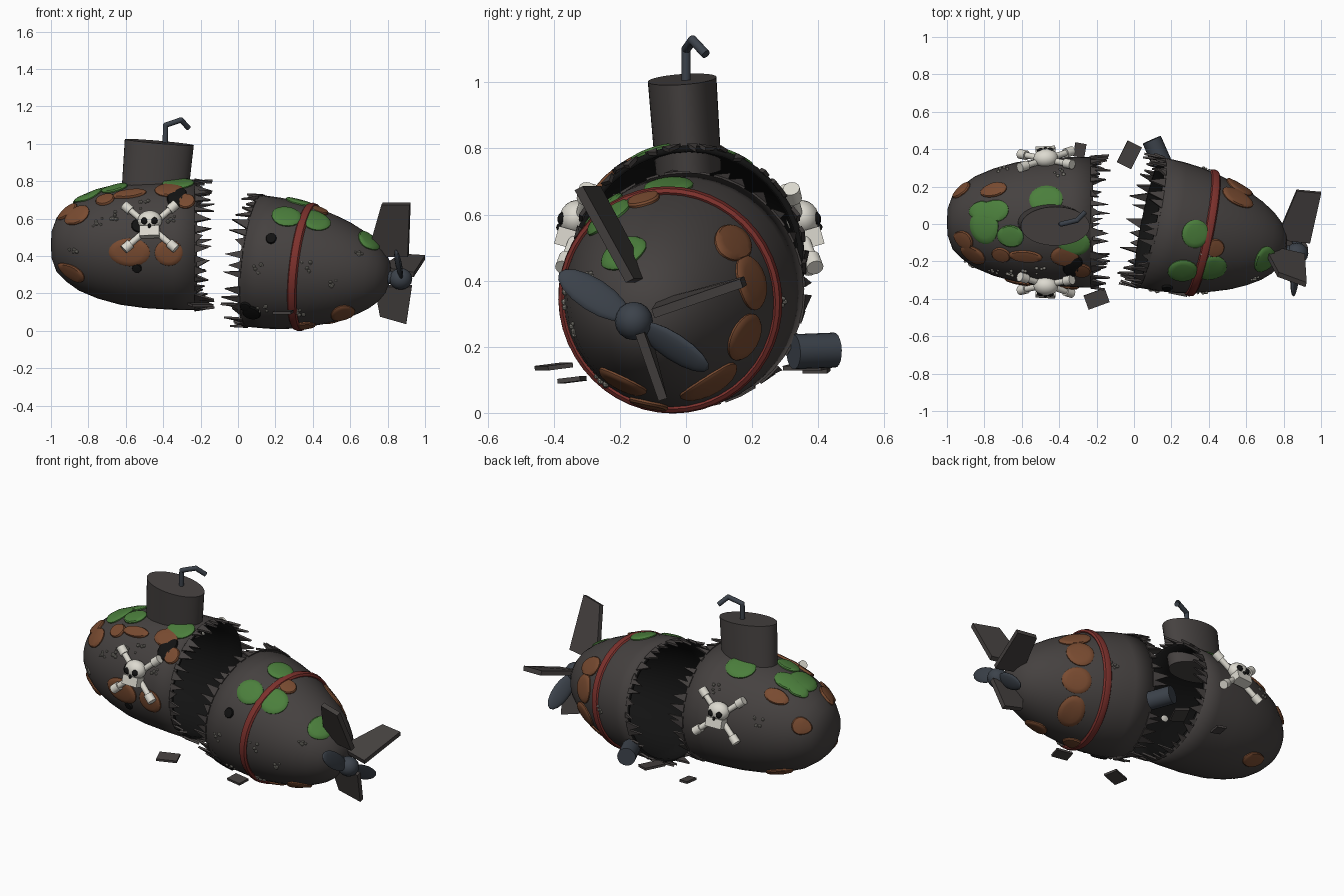
import bpy, bmesh, random
from math import sin, cos, pi, radians
from mathutils import Vector, Matrix

if "Cube" in bpy.data.objects:
    bpy.data.objects.remove(bpy.data.objects["Cube"])

random.seed(4)


def material(name, rgb):
    m = bpy.data.materials.new(name)
    m.diffuse_color = (*rgb, 1)
    m.use_nodes = True
    m.node_tree.nodes["Principled BSDF"].inputs["Base Color"].default_value = m.diffuse_color
    return m


STEEL = material("hull_steel", (.06, .053, .051))
BLACK = material("soot", (.006, .006, .006))
RUST = material("rust", (.19, .07, .03))
MOSS = material("moss", (.07, .21, .045))
BONE = material("bone", (.72, .7, .63))
RED = material("red_band", (.2, .03, .025))
METAL = material("blue_metal", (.045, .055, .07))
SHELL = material("barnacle", (.25, .24, .21))


def finish(name, bm, mats, smooth=True, solid=0, offset=-1):
    bmesh.ops.recalc_face_normals(bm, faces=bm.faces)
    me = bpy.data.meshes.new(name)
    bm.to_mesh(me)
    bm.free()
    ob = bpy.data.objects.new(name, me)
    bpy.context.collection.objects.link(ob)
    for m in mats:
        me.materials.append(m)
    if solid:
        mod = ob.modifiers.new("thickness", 'SOLIDIFY')
        mod.thickness, mod.offset = solid, offset
        mod.material_offset = mod.material_offset_rim = len(mats) - 1
    if smooth:
        bpy.ops.object.select_all(action='DESELECT')
        ob.select_set(True)
        bpy.context.view_layer.objects.active = ob
        bpy.ops.object.shade_smooth_by_angle(angle=radians(40))
    return ob


def place(loc, rot=None, scale=(1, 1, 1)):
    return Matrix.LocRotScale(Vector(loc), rot, Vector(scale))


def ball(bm, mat, seg=16):
    bmesh.ops.create_uvsphere(bm, u_segments=seg, v_segments=seg // 2, radius=1, matrix=mat)


def rod(bm, a, b, r1, r2=None, seg=14):
    a, b = Vector(a), Vector(b)
    q = (b - a).to_track_quat('Z', 'Y')
    bmesh.ops.create_cone(bm, cap_ends=True, segments=seg, radius1=r1, radius2=r1 if r2 is None else r2,
                          depth=(b - a).length, matrix=place((a + b) / 2, q))


class Hull:
    """Half hull: local axis t, angle a measured from the top towards -y."""

    def __init__(self, name, origin, axis, profile, edge, direction):
        d = Vector(axis).normalized()
        up = (Vector((0, 0, 1)) - d * d.z).normalized()
        self.o, self.d, self.u, self.s = Vector(origin), d, up, d.cross(up)
        self.name, self.p, self.edge, self.dir = name, profile, edge, direction

    def r(self, t):
        t = min(max(t, self.p[0][0]), self.p[-1][0])
        for (t0, r0), (t1, r1) in zip(self.p, self.p[1:]):
            if t <= t1:
                return r0 + (r1 - r0) * (t - t0) / (t1 - t0)

    def radial(self, a):
        return self.u * cos(a) + self.s * sin(a)

    def normal(self, t, a):
        slope = (self.r(t + .02) - self.r(t - .02)) / .04
        return (self.radial(a) - self.d * slope).normalized()

    def point(self, t, a, h=0):
        t = min(max(t, self.p[0][0]), self.p[-1][0])
        return self.o + self.d * t + self.radial(a) * self.r(t) + self.normal(t, a) * h

    def build(self, seg=40):
        bm = bmesh.new()
        rings = [[bm.verts.new(self.o + self.d * t + self.radial(2 * pi * i / seg) * r)
                  for i in range(seg)] for t, r in self.p]
        for A, B in zip(rings, rings[1:]):
            for i in range(seg):
                j = (i + 1) % seg
                bm.faces.new((A[i], A[j], B[j], B[i]))
        bmesh.ops.remove_doubles(bm, verts=bm.verts, dist=.0005)
        finish(self.name, bm, [STEEL, BLACK], solid=.02)
        # torn spikes around the break
        bm = bmesh.new()
        n, r = 38, self.r(self.edge)
        for i in range(n):
            a, w = 2 * pi * (i + random.uniform(-.3, .3)) / n, random.uniform(.04, .085)
            base = self.o + self.d * (self.edge - .012 * self.dir)
            tip = self.o + self.d * (self.edge + self.dir * random.uniform(.03, .095))
            bm.faces.new([bm.verts.new(v) for v in (
                base + self.radial(a - w) * r, base + self.radial(a + w) * r,
                tip + self.radial(a + random.uniform(-.05, .05)) * r * random.uniform(.95, 1.03))])
        finish(self.name + "_torn_edge", bm, [STEEL], False, .012, 0)

    def patches(self, name, mat, items, seg=20):
        bm = bmesh.new()
        for t, deg, ru, rv in items:
            a, r = radians(deg), self.r(t)
            rings = [[bm.verts.new(self.point(t + ru * f * cos(2 * pi * i / seg),
                                              a + rv * f * sin(2 * pi * i / seg) / r, h))
                      for i in range(seg)]
                     for f, h in ((.3, .013), (.65, .013), (.9, .012), (1, .006), (1, -.012))]
            bm.faces.new(rings[0])
            for A, B in zip(rings, rings[1:]):
                for i in range(seg):
                    j = (i + 1) % seg
                    bm.faces.new((A[i], A[j], B[j], B[i]))
        finish(self.name + "_" + name, bm, [mat])

    def barnacles(self, items):
        bm = bmesh.new()
        for t, deg in items:
            for k in range(5):
                p = self.point(t + random.uniform(-.025, .025), radians(deg + random.uniform(-5, 5)), .002)
                ball(bm, place(p, None, [random.uniform(.006, .011)] * 3), 8)
        finish(self.name + "_barnacles", bm, [SHELL])


# two halves of the hull
bow = Hull("bow_hull", (0, .01, .46), (1, 0, 0),
           [(-1, 0), (-.997, .07), (-.97, .145), (-.92, .195), (-.85, .245), (-.75, .287), (-.63, .32),
            (-.5, .338), (-.35, .347), (-.22, .35)], -.22, 1)
stern = Hull("stern_hull", (.08, .01, .375), (.81, -.165, -.095),
             [(0, .355), (.12, .352), (.22, .342), (.32, .322), (.42, .293), (.5, .265), (.58, .228),
              (.65, .185), (.7, .14), (.735, .09), (.75, .04), (.752, 0)], 0, -1)
bow.build()
stern.build()

# rust, moss, soot and barnacles
bow.patches("rust", RUST, [(-.86, 48, .065, .06), (-.71, 36, .05, .045), (-.58, 34, .09, .035),
                           (-.37, 32, .075, .06), (-.28, 48, .05, .05), (-.89, 133, .07, .05),
                           (-.58, 97, .11, .075), (-.37, 97, .075, .07), (-.75, -37, .07, .045),
                           (-.91, 28, .05, .05), (-.92, -62, .045, .05), (-.75, -150, .08, .05)])
bow.patches("moss", MOSS, [(-.8, 4, .075, .1), (-.75, -12, .08, .06), (-.82, -14, .06, .05), (-.66, 14, .07, .06),
                           (-.47, -21, .09, .08), (-.32, 19, .085, .07)])
bow.patches("soot", BLACK, [(-.33, 45, .05, .06), (-.31, 38, .035, .04), (-.52, 72, .05, .04), (-.54, 112, .025, .025)])
bow.barnacles([(-.75, 65), (-.66, 60), (-.6, 55), (-.88, 95), (-.7, -70), (-.4, -50), (-.35, 65), (-.5, 50)])
stern.patches("rust", RUST, [(.42, -50, .09, .06), (.34, 12, .05, .05), (.43, -76, .075, .085),
                             (.46, -110, .08, .075), (.45, -148, .07, .1), (.54, 155, .06, .08),
                             (.33, 168, .06, .06)])
stern.patches("moss", MOSS, [(.2, 40, .08, .075), (.35, 34, .08, .08), (.22, 2, .075, .075), (.63, 22, .055, .075)])
stern.patches("soot", BLACK, [(.15, 67, .028, .03), (.07, 140, .05, .05), (.04, 133, .03, .03)])
stern.barnacles([(.1, 95), (.13, 135), (.35, 88), (.5, 105), (.33, 140), (.25, -90), (.3, 20), (.6, 60)])

# red band
bm = bmesh.new()
n, m = 48, 8
ring = [[bm.verts.new(stern.o + stern.d * (.29 + .026 * cos(2 * pi * k / m)) +
                      stern.radial(2 * pi * i / n) * (.33 + .016 * sin(2 * pi * k / m)))
         for k in range(m)] for i in range(n)]
for i in range(n):
    for k in range(m):
        A, B, l = ring[i], ring[(i + 1) % n], (k + 1) % m
        bm.faces.new((A[k], A[l], B[l], B[k]))
finish("red_band", bm, [RED])

# conning tower (leaning ellipse) and bent periscope
bm = bmesh.new()
bmesh.ops.create_cone(bm, cap_ends=True, segments=40, radius1=1, radius2=1.04, depth=.28,
                      matrix=Matrix.Translation((-.433, -.002, .87)) @
                      Matrix.Rotation(radians(5), 4, 'Y') @ Matrix.Rotation(radians(4), 4, 'X') @
                      Matrix.Diagonal((.178, .1, 1, 1)))
finish("conning_tower", bm, [STEEL])
bm = bmesh.new()
path = [(-.39, 0, .98), (-.387, 0, 1.1), (-.305, .02, 1.128), (-.265, .06, 1.085)]
for a, b in zip(path, path[1:]):
    rod(bm, a, b, .014)
for p in path[1:3]:
    ball(bm, place(p, None, [.0142] * 3))
finish("periscope", bm, [METAL])

# tail fins
fins = [[(.69, -.12, .4), (.77, -.27, .68), (.92, -.325, .68), (.91, -.17, .4)],
        [(.76, -.08, .33), (.87, .18, .4), (1, .168, .392), (.94, -.1, .3)],
        [(.73, -.12, .24), (.76, -.08, .08), (.9, -.07, .04), (.93, -.14, .24)]]
for name, pts in zip(("top_fin", "side_fin", "bottom_fin"), fins):
    bm = bmesh.new()
    bm.faces.new([bm.verts.new(p) for p in pts])
    finish(name, bm, [STEEL], False, .028, 0)

# propeller
hub = Vector((.87, -.158, .278))
bm = bmesh.new()
rod(bm, hub - stern.d * .16, hub, .035)
ball(bm, place(hub, None, (.062, .058, .058)))
span = Vector((-.08, -.85, .55)).normalized()
for sgn, twist in ((1, .5), (-1, -.5)):
    z = span * sgn
    x = (stern.d - z * stern.d.dot(z)).normalized()
    rot = Matrix((x, z.cross(x), z)).transposed().to_quaternion()
    tw = Matrix.Rotation(.5, 3, 'Z').to_quaternion()
    ball(bm, place(hub + z * .145, rot @ tw, (.016, .052, .125)))
finish("propeller", bm, [METAL])

# skull and crossbones on both sides of the bow
for side, deg in (("front", 74), ("back", -74)):
    a = radians(deg)
    n = bow.normal(-.47, a)
    x = Vector((1, 0, 0))
    x = (x - n * x.dot(n)).normalized()
    y = n.cross(x)
    if y.z < 0:
        x, y = -x, -y
    F = Matrix((x, y, n)).transposed().to_4x4()
    F.translation = bow.point(-.47, a)
    bm, dark = bmesh.new(), bmesh.new()
    ball(bm, F @ place((0, .03, .025), None, (.066, .055, .05)), 20)
    bmesh.ops.create_cube(bm, size=1, matrix=F @ place((0, -.035, .035), None, (.105, .055, .06)))
    for sx in (-1, 1):
        ends = [F @ Vector((sx * e * .14, e * .125, .012 - .004 * (e > 0))) for e in (-1, 1)]
        rod(bm, ends[0], ends[1], .017)
        d = ends[1] - ends[0]
        for p, q in ((0, .13), (.87, 1)):
            rod(bm, ends[0] + d * p, ends[0] + d * q, .026)
        ball(dark, F @ place((sx * .026, .018, .064), None, (.019, .02, .014)))
    ball(dark, F @ place((0, -.01, .064), None, (.009, .012, .012)))
    finish(side + "_skull_and_bones", bm, [BONE])
    finish(side + "_skull_sockets", dark, [BLACK])

# debris plates and loose barrel
bm = bmesh.new()
for x, y, z, rot, w, l in ((-.2, -.4, .14, .35, .12, .08), (-.025, .37, .14, 1.1, .13, .085),
                           (-.29, .395, .13, 1.4, .075, .06), (.24, -.345, .1, -.2, .1, .07)):
    tilt = Matrix.Rotation(rot, 4, 'Z') @ Matrix.Rotation(.12, 4, 'X')
    bmesh.ops.create_cube(bm, size=1, matrix=Matrix.Translation((x, y, z)) @ tilt @
                          Matrix.Diagonal((w, l, .014, 1)))
finish("debris_plates", bm, [STEEL], False)
bm = bmesh.new()
rod(bm, (.15, .325, .185), (.095, .45, .19), .053, seg=20)
finish("loose_barrel", bm, [METAL])
